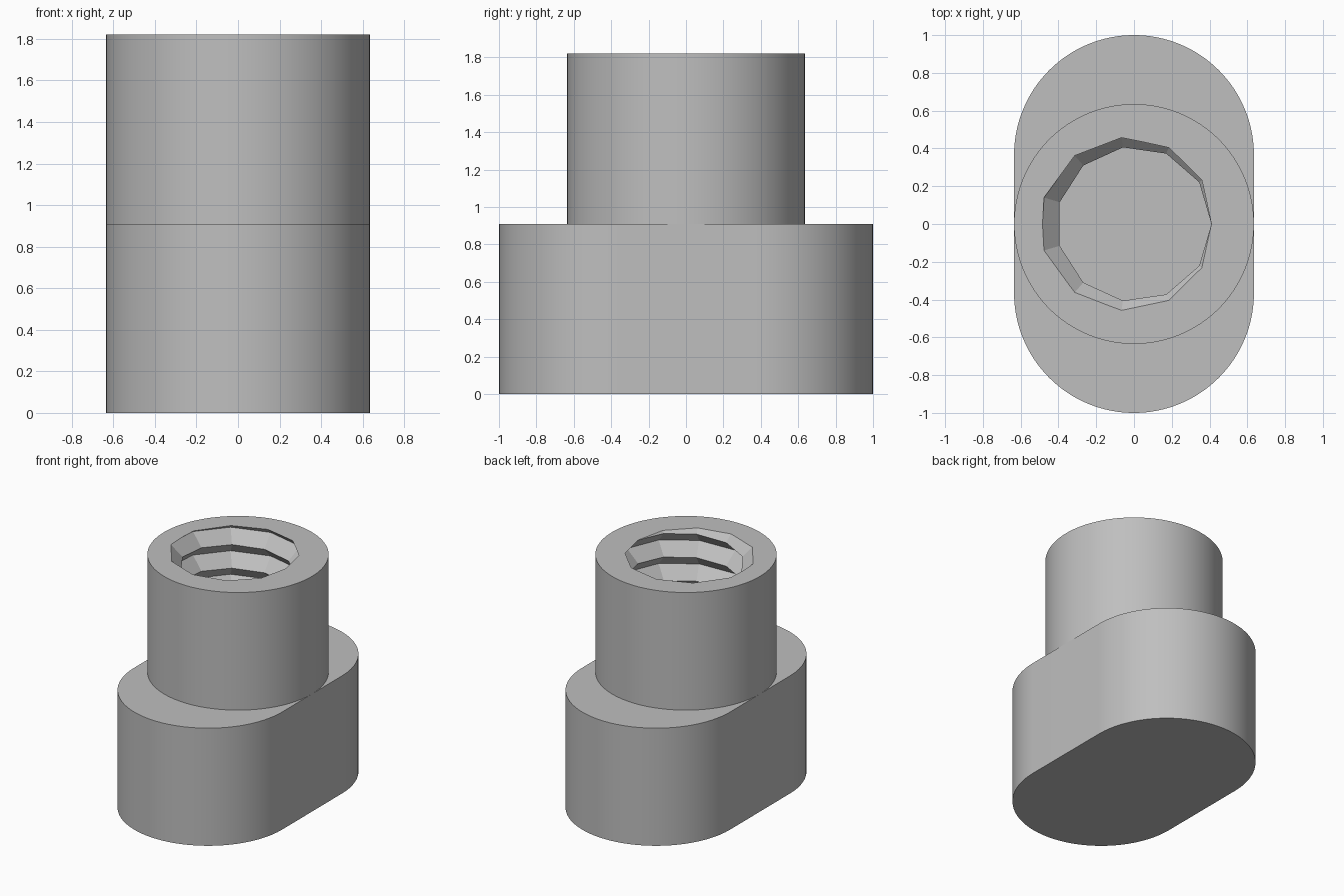
import bpy
import bmesh
from math import cos, sin, pi, radians

RADIUS = 0.635          # outer radius of boss and base ends
SHIFT = 0.365           # offset of the rounded base ends along y
STEP, TOP = 0.91, 1.82  # height of the base and of the whole body
SIDES = 11              # facets per thread turn
PITCH = 0.182
CREST, ROOT = 0.41, 0.505

cube = bpy.data.objects.get("Cube")
if cube:
    bpy.data.objects.remove(cube, do_unlink=True)

grey = bpy.data.materials.new("plain grey")
grey.use_nodes = True
colour = (0.52, 0.52, 0.52, 1)
grey.diffuse_color = colour
grey.node_tree.nodes["Principled BSDF"].inputs["Base Color"].default_value = colour


def make_object(name, bm):
    bmesh.ops.recalc_face_normals(bm, faces=bm.faces[:])
    mesh = bpy.data.meshes.new(name)
    bm.to_mesh(mesh)
    bm.free()
    mesh.materials.append(grey)
    obj = bpy.data.objects.new(name, mesh)
    bpy.context.collection.objects.link(obj)
    return obj


def make_active(obj):
    bpy.ops.object.select_all(action='DESELECT')
    obj.select_set(True)
    bpy.context.view_layer.objects.active = obj


def rounded_prism(name, shift, bottom, top, half=64):
    """Extrude a circle whose two halves are pulled apart along y."""
    bm = bmesh.new()
    ring = []
    for side in (0, 1):
        offset = -shift if side else shift
        count = half + 1 if shift else half
        for i in range(count):
            a = pi * (side + i / half)
            ring.append(bm.verts.new((RADIUS * cos(a), RADIUS * sin(a) + offset, bottom)))
    face = bm.faces.new(ring)
    out = bmesh.ops.extrude_face_region(bm, geom=[face], use_keep_orig=True)
    moved = [v for v in out["geom"] if isinstance(v, bmesh.types.BMVert)]
    bmesh.ops.translate(bm, verts=moved, vec=(0, 0, top - bottom))
    return make_object(name, bm)


def thread_cutter():
    """Right-handed V thread as a closed solid, longer than the boss."""
    bm = bmesh.new()
    low, high = -18, 8
    grid = {}
    for k in range(SIDES):
        a = 2 * pi * k / SIDES
        for j in range(low, high):
            r = ROOT if j % 2 else CREST
            z = TOP + PITCH * (k / SIDES + j / 2)
            grid[k, j] = bm.verts.new((r * cos(a), r * sin(a), z))
    for k in range(SIDES):
        n = (k + 1) % SIDES
        lift = 0 if n else 2      # the seam climbs one full turn
        for j in range(low, high - 3):
            bm.faces.new((grid[k, j], grid[n, j + lift],
                          grid[n, j + lift + 1], grid[k, j + 1]))
    # trim and cap both ends
    for z, normal in ((TOP + PITCH * 0.3, 1), (STEP - PITCH * 0.3, -1)):
        cut = bmesh.ops.bisect_plane(
            bm, geom=bm.verts[:] + bm.edges[:] + bm.faces[:],
            plane_co=(0, 0, z), plane_no=(0, 0, normal), clear_outer=True)
        edges = [e for e in cut["geom_cut"] if isinstance(e, bmesh.types.BMEdge)]
        bmesh.ops.edgeloop_fill(bm, edges=edges)
    return make_object("thread_cutter", bm)


# Oblong base and round boss
base = rounded_prism("base", SHIFT, 0, STEP)
boss = rounded_prism("threaded_boss", 0, STEP, TOP)

# Threaded hole, with the base top as its floor
cutter = thread_cutter()
cutter.hide_render = True
mod = boss.modifiers.new("thread", 'BOOLEAN')
mod.operation = 'DIFFERENCE'
mod.solver = 'EXACT'
mod.object = cutter
make_active(boss)
bpy.ops.object.modifier_apply(modifier=mod.name)
bpy.data.objects.remove(cutter, do_unlink=True)

# Smooth outer walls, crisp rims and thread facets
for part in (base, boss):
    make_active(part)
    bpy.ops.object.shade_smooth_by_angle(angle=radians(12))
